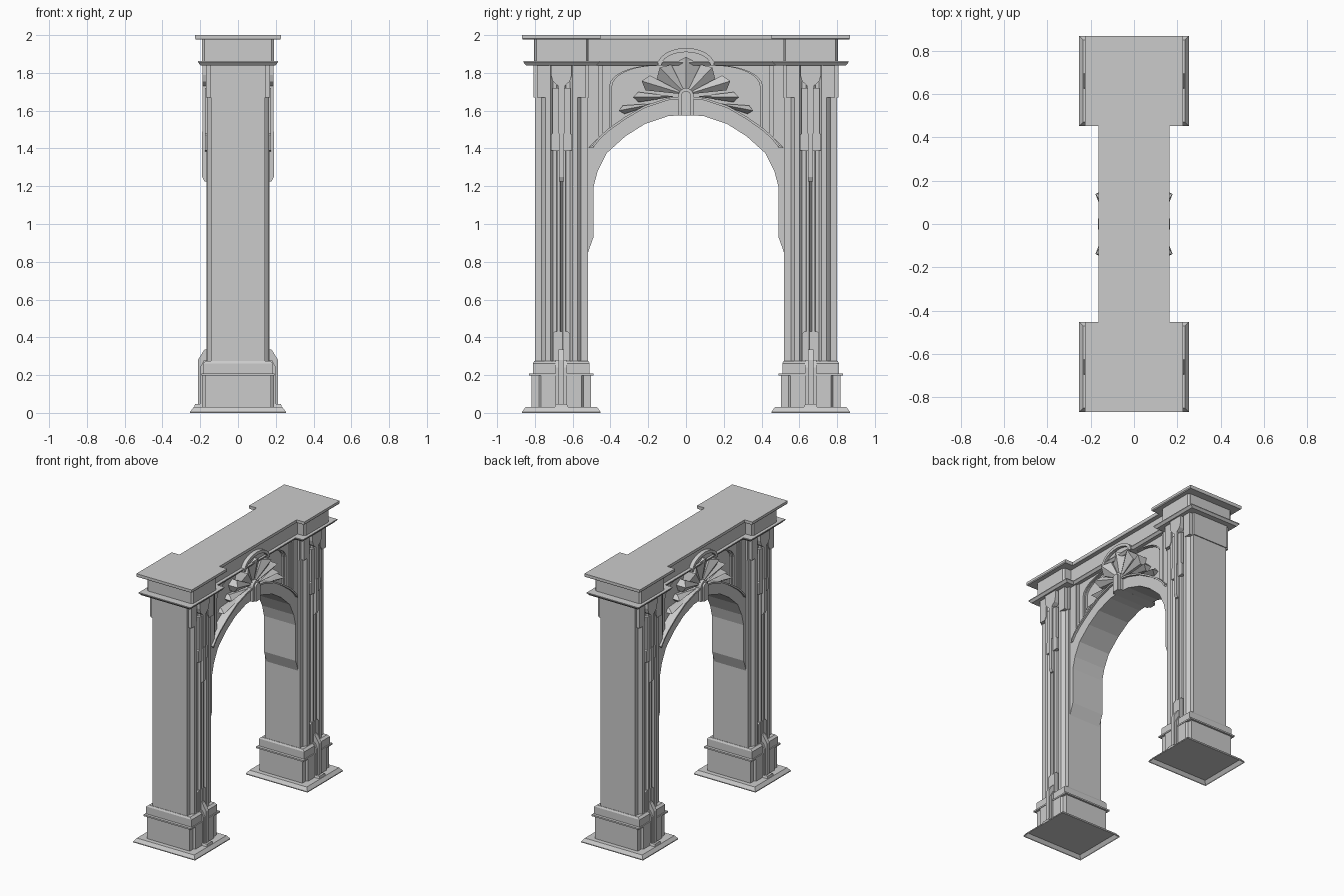
import bpy, bmesh, math

old = bpy.data.objects.get("Cube")
if old:
    bpy.data.objects.remove(old)

stone = bpy.data.materials.new("grey_stone")
stone.use_nodes = True
GREY = (0.6, 0.6, 0.6, 1)
stone.diffuse_color = GREY
stone.node_tree.nodes["Principled BSDF"].inputs["Base Color"].default_value = GREY

PIER = 0.66  # pier centre along y


def finish(name, bm, mirror=""):
    bmesh.ops.recalc_face_normals(bm, faces=bm.faces[:])
    mesh = bpy.data.meshes.new(name)
    bm.to_mesh(mesh)
    bm.free()
    mesh.materials.append(stone)
    obj = bpy.data.objects.new(name, mesh)
    bpy.context.collection.objects.link(obj)
    if mirror:
        mod = obj.modifiers.new("Mirror", 'MIRROR')
        mod.use_axis = ("x" in mirror, "y" in mirror, False)
        mod.use_mirror_merge = False
    return obj


def prism(name, outline, lo, hi, axis="x", mirror=""):
    """Extrude an outline along an axis: (y, z), (x, z) or (y, x) points."""
    place = {"x": lambda u, v, t: (t, u, v),
             "y": lambda u, v, t: (u, t, v),
             "z": lambda u, v, t: (v, u, t)}[axis]
    bm = bmesh.new()
    a = [bm.verts.new(place(u, v, lo)) for u, v in outline]
    b = [bm.verts.new(place(u, v, hi)) for u, v in outline]
    bm.faces.new(a)
    bm.faces.new(b)
    n = len(a)
    for i in range(n):
        j = (i + 1) % n
        bm.faces.new((a[i], a[j], b[j], b[i]))
    return finish(name, bm, mirror)


def stack(name, levels, y=PIER, mirror="y", floor=True):
    """Loft rectangles given as (z, half x, half y)."""
    bm = bmesh.new()
    rings = [[bm.verts.new((sx * hx, y + sy * hy, z))
              for sx, sy in ((-1, -1), (1, -1), (1, 1), (-1, 1))]
             for z, hx, hy in levels]
    if floor:
        bm.faces.new(rings[0])
    bm.faces.new(rings[-1])
    for a, b in zip(rings, rings[1:]):
        for i in range(4):
            j = (i + 1) % 4
            bm.faces.new((a[i], a[j], b[j], b[i]))
    return finish(name, bm, mirror)


def hull(name, points, mirror):
    bm = bmesh.new()
    for p in points:
        bm.verts.new(p)
    bmesh.ops.convex_hull(bm, input=bm.verts[:])
    return finish(name, bm, mirror)


def symmetric(half):
    """Outline from its right half, reflected about the pier centre."""
    return [(PIER + u, v) for u, v in half] + [(PIER - u, v) for u, v in reversed(half)]


def pier_section(name, half, lo, hi):
    """Upright solid from a quarter plan of (y offset, x) points."""
    plan = symmetric(half)
    prism(name, plan + [(u, -x) for u, x in reversed(plan)], lo, hi, "z", "y")


# Pier base, hollow underneath
stack("base_plate", [(0, .253, .207), (.006, .253, .207), (.03, .235, .19)], floor=False)
pier_section("base_block", [(.157, .176), (.118, .176), (.108, .19)], .03, .2)
stack("base_ledge", [(.197, .194, .171), (.208, .194, .171)])
stack("base_collar", [(.2, .186, .15), (.262, .186, .15), (.275, .17, .143)])

# Fluted shaft
pier_section("shaft", [(.14, .143), (.105, .143), (.095, .155), (.085, .165), (.058, .165),
                       (.045, .15), (.026, .15), (.022, .168), (.008, .168), (.003, .157)], .26, 1.85)

# Capital
stack("capital_block", [(1.67, .145, .147), (1.845, .145, .147)])
for side in (-1, 1):
    a, b = PIER + side * .065, PIER + side * .13
    prism("capital_cheek", [(a, 1.7), (PIER + side * .08, 1.67), (b, 1.67), (b, 1.84), (a, 1.84)],
          .13, .17, "x", "xy")
prism("capital_bracket", symmetric([(.055, 1.84), (.055, 1.79), (.045, 1.755), (.016, 1.73), (.016, 1.48)]),
      .15, .188, "x", "xy")

# Pendant ornament on each pier face
prism("pendant_plate", symmetric([(.048, 1.72), (.048, 1.48), (.056, 1.47), (.056, 1.39), (.012, 1.385)]),
      .15, .176, "x", "xy")
prism("pendant", [(.15, 1.5), (.19, 1.49), (.19, 1.25), (.178, 1.225), (.15, 1.225)],
      PIER - .013, PIER + .013, "y", "xy")

# Foot rib of each pier face
prism("lower_strip", symmetric([(.035, .43), (.045, .42), (.045, .26)]), .14, .166, "x", "xy")
prism("foot_rib", [(.15, .03), (.212, .03), (.212, .28), (.178, .335), (.15, .335)],
      PIER - .015, PIER + .015, "y", "xy")
prism("foot_rib_flank", [(.15, .03), (.201, .03), (.201, .24), (.18, .28), (.15, .28)],
      PIER - .03, PIER + .03, "y", "xy")
stack("foot_pad", [(.03, .232, .035), (.046, .228, .03)])

# Entablature over the piers
stack("pier_cornice", [(1.84, .198, .187), (1.856, .212, .201), (1.862, .212, .201)])
pier_section("pier_frieze", [(.145, .177), (.142, .177), (.132, .19)], 1.86, 1.977)
stack("pier_top_slab", [(1.976, .222, .203), (1.982, .227, .207), (2, .227, .207)])

# Entablature over the opening
stack("beam_cornice", [(1.84, .138, .53), (1.856, .152, .53), (1.862, .152, .53)], 0, "")
stack("beam_frieze", [(1.84, .128, .53), (1.98, .128, .53)], 0, "")
stack("beam_top_slab", [(1.976, .16, .5), (1.982, .164, .5), (2, .164, .5)], 0, "")

# Arch ring, with its tail running down the pier
inner = [(0, 1.578), (.095, 1.571), (.217, 1.53), (.32, 1.465), (.42, 1.375), (.468, 1.28), (.49, 1.195)]
outer = [(0, 1.665), (.095, 1.655), (.217, 1.615), (.32, 1.555), (.405, 1.495), (.455, 1.45), (.49, 1.405)]
tail = [(.49, .93), (.522, .84), (.55, .84), (.55, 1.405)]
prism("arch_ring", inner + tail + outer[::-1], -.13, .13, "x", "y")
rim = [(u * 1.01, v + .012) for u, v in outer]
prism("arch_rim", outer + rim[::-1], -.145, .145, "x", "y")

# Spandrel wall with a framed recess and upright strips beside the piers
prism("spandrel_wall", outer + [(.54, 1.405), (.54, 1.85), (0, 1.85)], -.085, .085, "x", "y")


def frame(name, edge, depth):
    curve = []
    for i in range(7):
        t = math.radians(15 * i)
        curve.append((edge - .24 * (1 - math.cos(t)), 1.838 - .11 * (1 - math.sin(t))))
    prism(name, [(.54, 1.38), (.54, 1.85), (curve[-1][0], 1.85)] + curve[::-1] + [(edge, 1.5)],
          -depth, depth, "x", "y")


frame("spandrel_frame_inner", .392, .1)
frame("spandrel_frame_outer", .405, .112)
for edge, depth in ((.44, .12), (.46, .13)):
    prism("spandrel_strip", [(edge, 1.46), (.54, 1.38), (.54, 1.845), (edge, 1.845)],
          -depth, depth, "x", "y")

# Hood above the shell
arc = [math.radians(a) for a in range(0, 181, 15)]


def arch_line(ry, rz):
    return [(ry * math.cos(t), 1.84 + rz * math.sin(t)) for t in arc]


prism("hood", arch_line(.15, .092) + arch_line(.13, .07)[::-1], .1, .157, "x", "x")
prism("hood_back", arch_line(.14, .08), .1, .135, "x", "x")


# Shell of folded petals, and leaves along the arch
def petal(name, hub, angle, spread, length, tip_x, mirror="xy"):
    def at(deg, r, x):
        t = math.radians(deg)
        return (x, hub[0] + r * math.sin(t), hub[1] + r * math.cos(t))
    points = [at(angle, 0, .08), at(angle, 0, .125), at(angle, length, tip_x), at(angle, length, .08)]
    for s in (-spread, spread):
        points += [at(angle + s, length * .88, .08), at(angle + s, length * .88, tip_x - .04)]
    hull(name, points, mirror)


HUB = (0, 1.685)
petal("shell_petal_centre", HUB, 0, 26, .2, .162, "x")
petal("shell_petal_upper", HUB, 44, 18, .2, .178)
petal("shell_petal_lower", HUB, 73, 11, .245, .162)
petal("leaf_inner", (.06, 1.675), 91, 8, .22, .145)
petal("leaf_outer", (.15, 1.64), 101, 7, .21, .135)

# Keystone with rounded head
head = [(.04 * math.cos(t), 1.68 + .04 * math.sin(t)) for t in arc]
prism("keystone", [(.04, 1.575)] + head + [(-.04, 1.575)], -.152, .152)
slim = [(.025 * math.cos(t), 1.68 + .025 * math.sin(t)) for t in arc]
prism("keystone_face", [(.025, 1.575)] + slim + [(-.025, 1.575)], -.166, .166)
